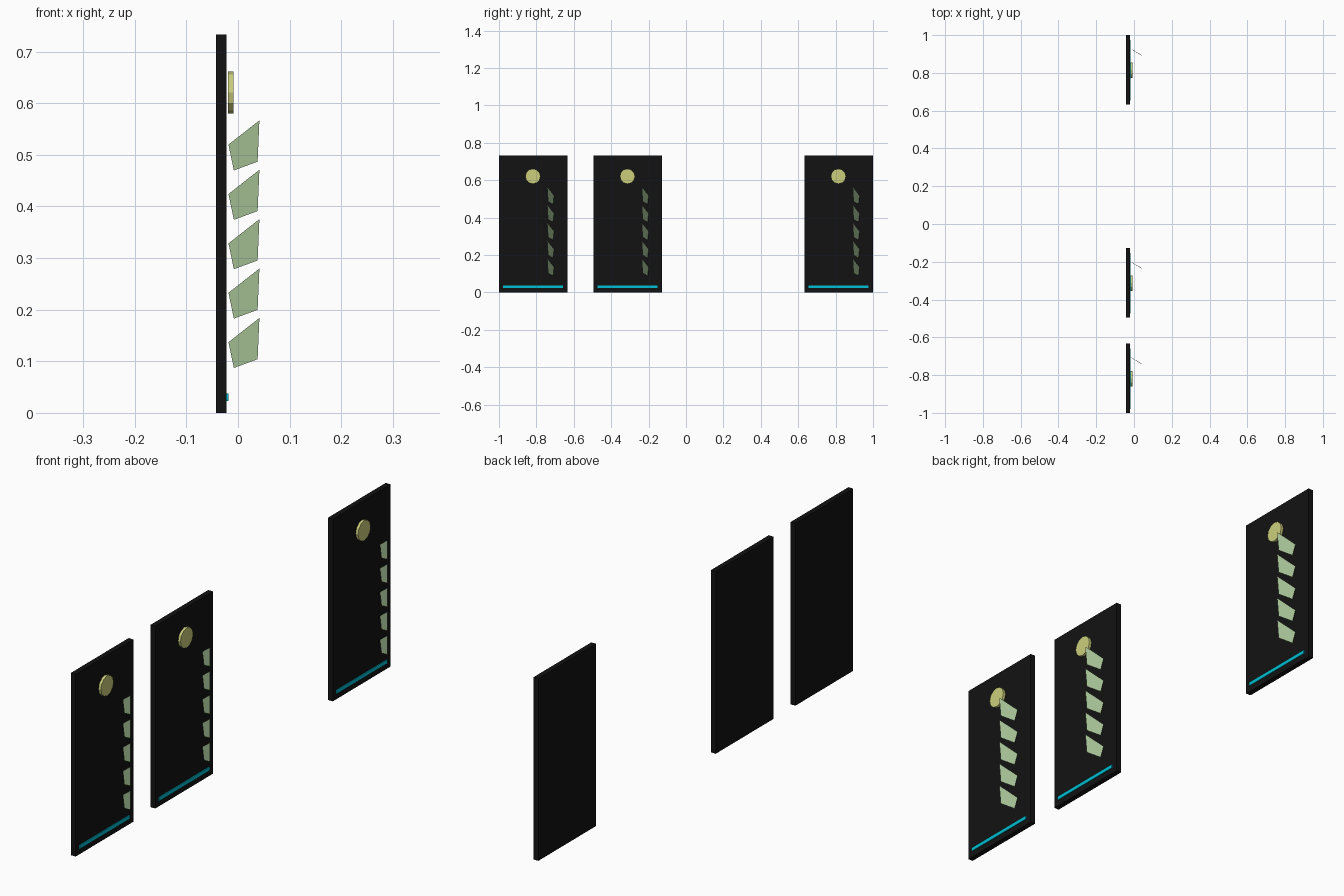
import bpy, math

if "Cube" in bpy.data.objects:
    bpy.data.objects.remove(bpy.data.objects["Cube"])


def material(name, rgb):
    m = bpy.data.materials.new(name)
    m.diffuse_color = (*rgb, 1)
    m.use_nodes = True
    m.node_tree.nodes["Principled BSDF"].inputs["Base Color"].default_value = m.diffuse_color
    return m


BLACK = material("panel black", (0.006, 0.006, 0.006))
YELLOW = material("pale yellow", (0.60, 0.62, 0.20))
GREEN = material("sage green", (0.39, 0.55, 0.31))
CYAN = material("bright cyan", (0.0, 0.53, 0.66))


def finish(obj, name, mat):
    obj.name = name
    obj.data.materials.append(mat)


def box(name, x0, x1, y0, y1, z0, z1, mat):
    bpy.ops.mesh.primitive_cube_add(size=1)
    obj = bpy.context.object
    for v in obj.data.vertices:
        v.co = ((x0 + x1) / 2 + v.co.x * (x1 - x0),
                (y0 + y1) / 2 + v.co.y * (y1 - y0),
                (z0 + z1) / 2 + v.co.z * (z1 - z0))
    finish(obj, name, mat)


def disc(name, x, y, z, radius, depth, mat):
    bpy.ops.mesh.primitive_cylinder_add(
        vertices=12, radius=radius, depth=depth,
        location=(x, y, z), rotation=(0, math.pi / 2, 0))
    finish(bpy.context.object, name, mat)


# One slanted leaf: x, y from the panel centre, z above the lowest corner
LEAF = [(-0.0185, 0.111, 0.050), (-0.008, 0.106, 0.0),
        (0.038, 0.079, 0.017), (0.0415, 0.074, 0.097)]


def leaves(name, y, mat):
    verts, faces = [], []
    for i in range(5):
        z = 0.087 + i * 0.0957
        faces.append(tuple(range(len(verts), len(verts) + 4)))
        verts += [(a, y + b, z + c) for a, b, c in LEAF]
    mesh = bpy.data.meshes.new(name)
    mesh.from_pydata(verts, [], faces)
    # turn the sheets towards +x, away from the panel
    if mesh.polygons[0].normal.x < 0:
        mesh.flip_normals()
    obj = bpy.data.objects.new(name, mesh)
    bpy.context.collection.objects.link(obj)
    finish(obj, name, mat)


# Three identical upright panels in a row, decorated on the +x side
for label, y in (("near", -0.8167), ("middle", -0.311), ("far", 0.8167)):
    box(label + "_panel", -0.043, -0.022, y - 0.1833, y + 0.1833, 0, 0.733, BLACK)
    box(label + "_strip", -0.022, -0.0185, y - 0.162, y + 0.158, 0.023, 0.038, CYAN)
    disc(label + "_disc", -0.0137, y - 0.002, 0.621, 0.0405, 0.0105, YELLOW)
    leaves(label + "_leaves", y, GREEN)
